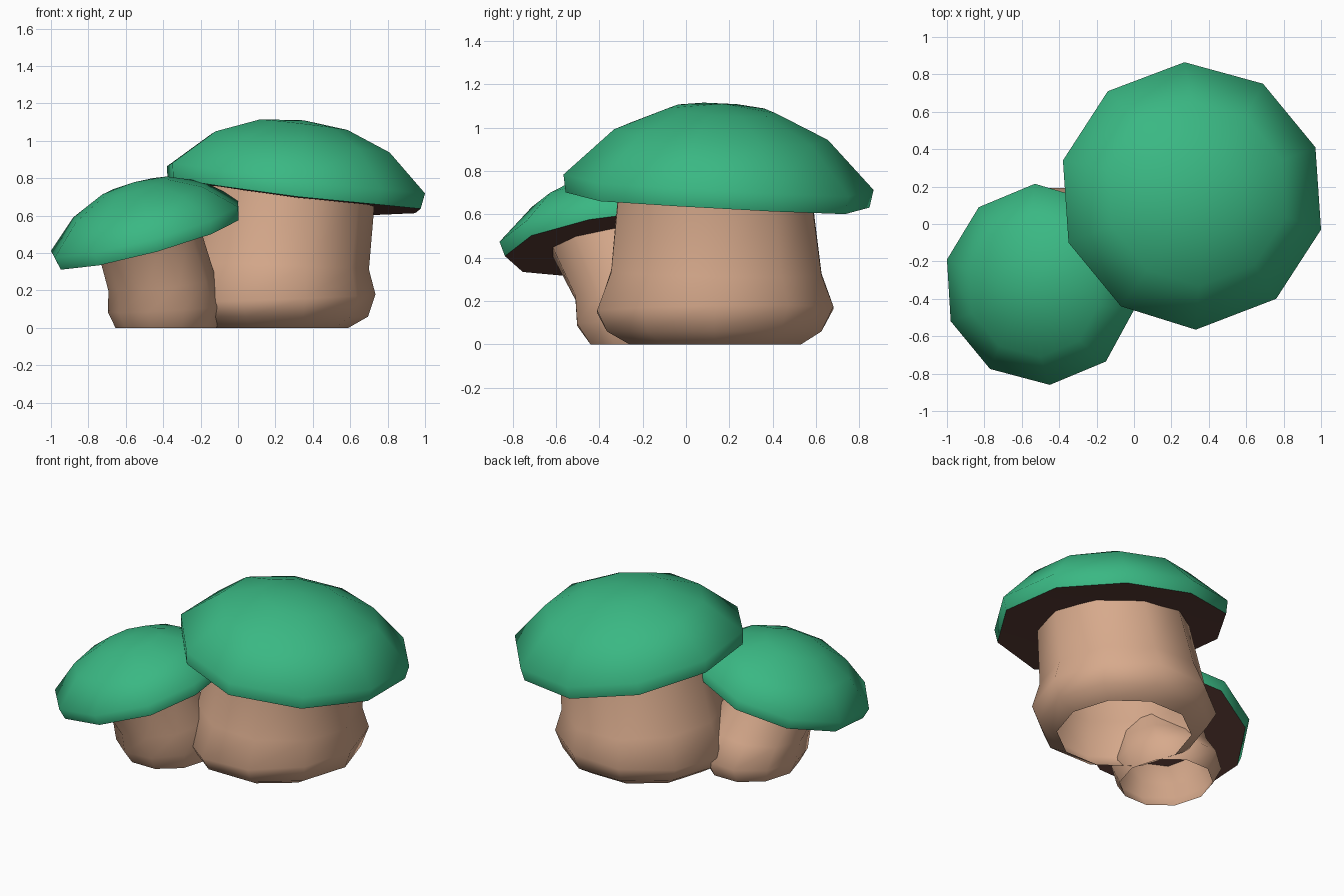
import bpy, bmesh, math

if "Cube" in bpy.data.objects:
    bpy.data.objects.remove(bpy.data.objects["Cube"])


def material(name, rgb):
    m = bpy.data.materials.new(name)
    m.diffuse_color = (*rgb, 1)
    m.use_nodes = True
    m.node_tree.nodes["Principled BSDF"].inputs["Base Color"].default_value = m.diffuse_color
    return m


GREEN = material("cap green", (0.042, 0.479, 0.228))
TAN = material("stem tan", (0.68, 0.40, 0.262))
BROWN = material("underside brown", (0.105, 0.045, 0.036))
SIDES = 10


def make_object(name, rings, mat, apex=None, disc=False):
    """Skin a stack of rings; optionally close with an apex or one flat disc."""
    bm = bmesh.new()
    loops = [[bm.verts.new(p) for p in ring] for ring in rings]
    for a, b in zip(loops, loops[1:]):
        for i in range(SIDES):
            j = (i + 1) % SIDES
            bm.faces.new((a[i], a[j], b[j], b[i]))
    if apex:
        top = bm.verts.new(apex)
        for i in range(SIDES):
            bm.faces.new((loops[-1][i], loops[-1][(i + 1) % SIDES], top))
    if disc:
        mid = bm.verts.new([sum(p[k] for p in rings[0]) / SIDES for k in range(3)])
        for i in range(SIDES):
            bm.faces.new((loops[0][(i + 1) % SIDES], loops[0][i], mid))
    me = bpy.data.meshes.new(name)
    bm.to_mesh(me)
    bm.free()
    me.materials.append(mat)
    ob = bpy.data.objects.new(name, me)
    bpy.context.collection.objects.link(ob)
    bpy.ops.object.select_all(action='DESELECT')
    ob.select_set(True)
    bpy.context.view_layer.objects.active = ob
    bpy.ops.object.shade_smooth_by_angle(angle=math.radians(75))
    return ob


def mushroom(prefix, outline, centre, z0, slope, wobble, profile, stem):
    cx, cy = centre
    sx, sy = slope
    rim_h = profile[1][1]

    def ring(k, h):
        # tilted copy of the rim outline, shifted along the cap axis
        pts = []
        for x, y in outline:
            dx, dy = k * (x - cx), k * (y - cy)
            wave = wobble * k * k * math.cos(2 * math.atan2(dy, dx))
            pts.append((cx + dx - sx * (h - rim_h), cy + dy - sy * (h - rim_h),
                        z0 + h + sx * dx + sy * dy + wave))
        return pts

    # cap dome and its flat underside
    rings = [ring(k, h) for k, h in profile[:-1]]
    h = profile[-1][1]
    apex = (cx - sx * (h - rim_h), cy - sy * (h - rim_h), z0 + h)
    make_object(prefix + "_cap", rings, GREEN, apex=apex)
    make_object(prefix + "_cap_underside", rings[:1], BROWN, disc=True)

    # stem, open at the foot, tilting with the cap towards the top
    srings = []
    for x, y, z, rx, ry, tilt in stem:
        pts = []
        for i in range(SIDES):
            a = 2 * math.pi * i / SIDES
            dx, dy = rx * math.cos(a), ry * math.sin(a)
            pts.append((x + dx, y + dy, z + tilt * (sx * dx + sy * dy)))
        srings.append(pts)
    make_object(prefix + "_stem", srings, TAN)


# rim outlines, anticlockwise from above
big_rim = [(1.0, -.03), (.97, .41), (.69, .75), (.27, .865), (-.14, .71),
           (-.38, .34), (-.35, -.10), (-.07, -.44), (.33, -.565), (.76, -.40)]
small_rim = [(0, -.12), (-.21, .12), (-.53, .215), (-.83, .09), (-1.0, -.19),
             (-.98, -.52), (-.77, -.775), (-.45, -.86), (-.15, -.735), (0, -.46)]

mushroom("large", big_rim, (.31, .15), .688, (-.12, -.055), .024,
         [(.98, 0), (1, .083), (.69, .29), (.345, .393), (0, .422)],
         [(.19, .135, 0, .40, .415, 0), (.195, .13, .06, .50, .52, 0),
          (.19, .135, .16, .545, .573, -.3), (.21, .14, .33, .49, .51, .3),
          (.28, .135, .72, .45, .465, 1)])

mushroom("small", small_rim, (-.49, -.32), .465, (.27, .13), 0,
         [(.97, 0), (1, .068), (.69, .21), (.345, .29), (0, .314)],
         [(-.385, -.155, 0, .27, .30, 0), (-.385, -.155, .10, .31, .365, .2),
          (-.405, -.21, .23, .288, .315, .4), (-.48, -.345, .485, .27, .295, 1)])
